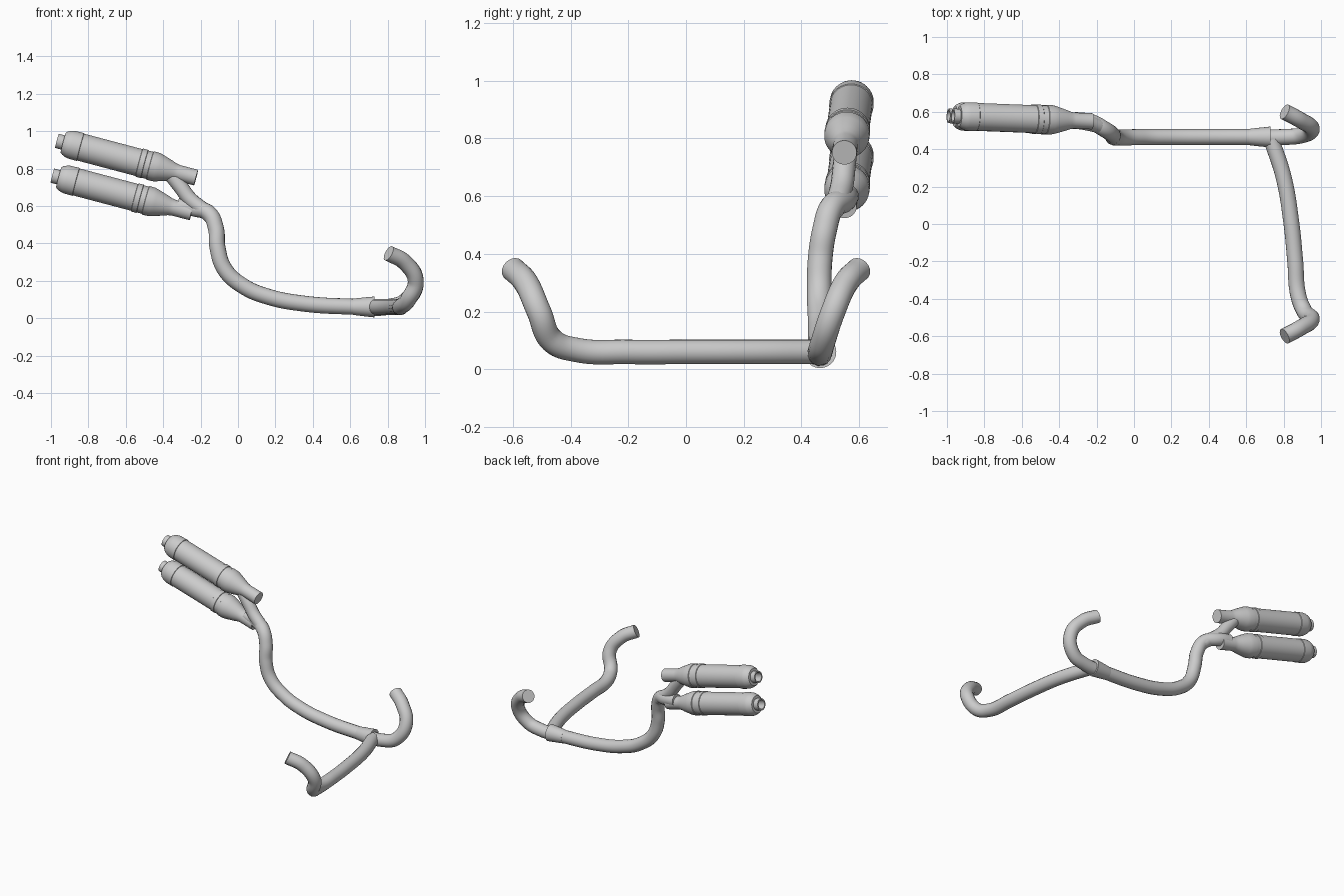
import bpy, bmesh, math
from mathutils import Vector

cube = bpy.data.objects.get("Cube")
if cube:
    bpy.data.objects.remove(cube, do_unlink=True)

# Single brushed metal colour
metal = bpy.data.materials.new("grey_metal")
metal.use_nodes = True
COLOR = (0.6, 0.6, 0.6, 1)
metal.diffuse_color = COLOR
metal.node_tree.nodes["Principled BSDF"].inputs["Base Color"].default_value = COLOR
PIPE_R = 0.043


def finish(obj):
    """Select an object and smooth it, keeping hard rims."""
    bpy.ops.object.select_all(action='DESELECT')
    obj.select_set(True)
    bpy.context.view_layer.objects.active = obj
    if obj.type == 'CURVE':
        bpy.ops.object.convert(target='MESH')
    bpy.ops.object.shade_smooth_by_angle(angle=math.radians(35))


def pipe(name, points, radius=PIPE_R):
    """Round bent tube through the given points."""
    curve = bpy.data.curves.new(name, 'CURVE')
    curve.dimensions = '3D'
    curve.bevel_depth = radius
    curve.bevel_resolution = 6
    curve.resolution_u = 10
    curve.use_fill_caps = True
    spline = curve.splines.new('BEZIER')
    spline.bezier_points.add(len(points) - 1)
    for bp, co in zip(spline.bezier_points, points):
        bp.co = co
        bp.handle_left_type = bp.handle_right_type = 'AUTO'
    curve.materials.append(metal)
    obj = bpy.data.objects.new(name, curve)
    bpy.context.collection.objects.link(obj)
    finish(obj)


def lathe(name, profile, start, end, sides=40):
    """Turn (distance, radius) pairs around the axis from start to end."""
    start, end = Vector(start), Vector(end)
    rot = (end - start).to_track_quat('Z', 'Y')
    bm = bmesh.new()
    rings = []
    for dist, rad in profile:
        rings.append([bm.verts.new((rad * math.cos(math.tau * i / sides),
                                    rad * math.sin(math.tau * i / sides), dist))
                      for i in range(sides)])
    for a, b in zip(rings, rings[1:]):
        for i in range(sides):
            j = (i + 1) % sides
            bm.faces.new((a[i], a[j], b[j], b[i]))
    bm.faces.new(rings[0][::-1])
    bm.faces.new(rings[-1])
    bmesh.ops.recalc_face_normals(bm, faces=bm.faces)
    mesh = bpy.data.meshes.new(name)
    bm.to_mesh(mesh)
    bm.free()
    mesh.materials.append(metal)
    obj = bpy.data.objects.new(name, mesh)
    obj.location = start
    obj.rotation_mode = 'QUATERNION'
    obj.rotation_quaternion = rot
    bpy.context.collection.objects.link(obj)
    finish(obj)


# Rear header, running on into the long main pipe
pipe("main_pipe", [
    (0.805, 0.60, 0.347), (0.89, 0.555, 0.30), (0.95, 0.51, 0.20),
    (0.90, 0.475, 0.095), (0.80, 0.465, 0.06), (0.60, 0.465, 0.062),
    (0.35, 0.465, 0.078), (0.16, 0.465, 0.115), (0.03, 0.465, 0.17),
    (-0.07, 0.462, 0.26), (-0.11, 0.465, 0.38), (-0.118, 0.48, 0.48),
    (-0.155, 0.505, 0.56), (-0.23, 0.545, 0.585), (-0.32, 0.557, 0.60)])

# Front header, joining the collector
pipe("front_header", [
    (0.805, -0.60, 0.347), (0.89, -0.555, 0.30), (0.95, -0.51, 0.20),
    (0.91, -0.465, 0.10), (0.878, -0.38, 0.067), (0.862, -0.2, 0.06),
    (0.842, 0.0, 0.06), (0.80, 0.25, 0.06), (0.735, 0.45, 0.06)])

# Flared collector sleeve at the junction
lathe("collector_sleeve", [(0, PIPE_R), (0.02, 0.046), (0.115, 0.056)],
      (0.615, 0.465, 0.061), (0.73, 0.465, 0.06))

# Riser to the upper silencer
pipe("upper_branch", [
    (-0.13, 0.49, 0.53), (-0.18, 0.52, 0.575), (-0.255, 0.54, 0.635),
    (-0.305, 0.548, 0.70), (-0.36, 0.555, 0.77)], 0.04)

# Silencer: hollow outlet, domed cap, body, clamp bands, taper, inlet tube
SILENCER = [
    (0.05, 0.030), (0.0, 0.030), (0.0, 0.039), (0.035, 0.039),
    (0.035, 0.056), (0.045, 0.064), (0.065, 0.073), (0.08, 0.076),
    (0.13, 0.077), (0.132, 0.074), (0.455, 0.074), (0.457, 0.078),
    (0.485, 0.078), (0.487, 0.075), (0.515, 0.075), (0.517, 0.079),
    (0.55, 0.078), (0.57, 0.073), (0.625, 0.056), (0.65, 0.047),
    (0.67, 0.043), (0.77, 0.043)]
for name, x, z in (("upper_silencer", -0.968, 0.948), ("lower_silencer", -0.992, 0.762)):
    lathe(name, SILENCER, (x, 0.578, z), (x + 0.745, 0.549, z - 0.197))
